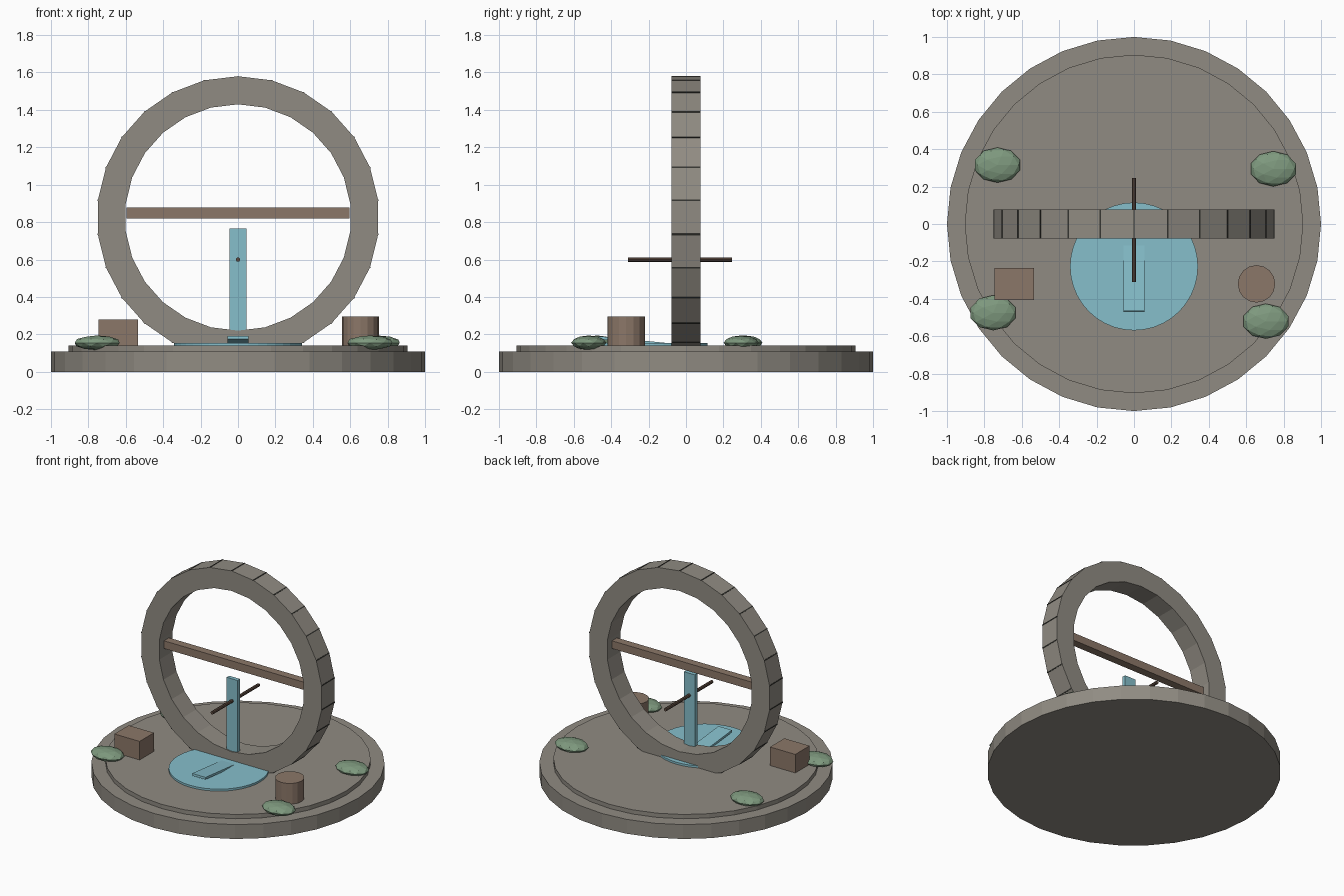
import bpy
import bmesh
from math import sin, cos, pi, radians
from mathutils import Matrix, Vector

old = bpy.data.objects.get("Cube")
if old:
    bpy.data.objects.remove(old, do_unlink=True)


def material(name, rgb):
    m = bpy.data.materials.new(name)
    m.use_nodes = True
    m.diffuse_color = (*rgb, 1)
    m.node_tree.nodes["Principled BSDF"].inputs["Base Color"].default_value = (*rgb, 1)
    return m


STONE = material("stone", (0.28, 0.26, 0.225))
SEAM = material("dark seam", (0.035, 0.035, 0.03))
WOOD = material("wood", (0.26, 0.185, 0.14))
DARK_WOOD = material("dark wood", (0.11, 0.07, 0.05))
WATER = material("water", (0.24, 0.52, 0.60))
LEAF = material("leaf green", (0.21, 0.32, 0.21))


def finish(name, bm, mat):
    bmesh.ops.recalc_face_normals(bm, faces=bm.faces)
    mesh = bpy.data.meshes.new(name)
    bm.to_mesh(mesh)
    bm.free()
    mesh.materials.append(mat)
    obj = bpy.data.objects.new(name, mesh)
    bpy.context.collection.objects.link(obj)
    return obj


def box(name, center, size, mat, tilt=0):
    bm = bmesh.new()
    bmesh.ops.create_cube(bm, size=1)
    bm.transform(Matrix.Translation(center) @ Matrix.Rotation(tilt, 4, "X")
                 @ Matrix.Diagonal((*size, 1)))
    return finish(name, bm, mat)


def cylinder(name, center, radius, height, sides, mat, turn=0):
    bm = bmesh.new()
    bmesh.ops.create_cone(bm, cap_ends=True, segments=sides,
                          radius1=radius, radius2=radius, depth=height)
    bm.transform(Matrix.Translation(center) @ Matrix.Rotation(turn, 4, "X"))
    return finish(name, bm, mat)


# Stepped round base
cylinder("base_slab", (0, 0, 0.054), 1.0, 0.108, 32, STONE)
cylinder("base_step", (0, 0, 0.12), 0.905, 0.04, 32, STONE)

# Upright stone ring: a square profile swept around the y axis
SIDES, OUTER, INNER, HALF, RING_Z = 26, 0.755, 0.605, 0.0775, 0.825
profile = [(OUTER, -HALF), (OUTER, HALF), (INNER, HALF), (INNER, -HALF)]
bm = bmesh.new()
loops = []
for i in range(SIDES):
    a = 2 * pi * i / SIDES
    loops.append([bm.verts.new((r * sin(a), y, RING_Z + r * cos(a))) for r, y in profile])
for i in range(SIDES):
    here, after = loops[i], loops[(i + 1) % SIDES]
    for j in range(4):
        k = (j + 1) % 4
        bm.faces.new((here[j], here[k], after[k], after[j]))
finish("stone_ring", bm, STONE)

# Dark seams across the outside of the ring at every joint
bm = bmesh.new()
for i in range(SIDES):
    a = 2 * pi * i / SIDES
    place = (Matrix.Translation((0, 0, RING_Z)) @ Matrix.Rotation(a, 4, "Y")
             @ Matrix.Translation((0, 0, OUTER - 0.002)))
    bmesh.ops.create_cube(bm, size=1,
                          matrix=place @ Matrix.Diagonal((0.008, 2 * HALF, 0.008, 1)))
finish("ring_seams", bm, SEAM)

# Crossbeam and thin rod
box("crossbeam", (0, 0, 0.848), (1.19, 0.06, 0.058), WOOD)
cylinder("rod", (0, -0.032, 0.6), 0.012, 0.555, 8, DARK_WOOD, radians(90))

# Pool, falling water and tilted spill
cylinder("pool", (0, -0.227, 0.146), 0.342, 0.018, 40, WATER)
box("falling_water", (0, -0.055, 0.457), (0.09, 0.03, 0.616), WATER)
box("water_spill", (0, -0.235, 0.159), (0.112, 0.465, 0.016), WATER, -0.1)

# Crate and stump
box("crate", (-0.64, -0.32, 0.207), (0.21, 0.17, 0.145), WOOD)
cylinder("stump", (0.655, -0.32, 0.215), 0.1, 0.16, 16, WOOD)

# Low faceted bushes
for n, (x, y) in enumerate([(-0.73, 0.315), (0.745, 0.295), (-0.753, -0.475), (0.705, -0.52)], 1):
    bm = bmesh.new()
    bmesh.ops.create_icosphere(bm, subdivisions=2, radius=1)
    bm.transform(Matrix.Translation((x, y, 0.155)) @ Matrix.Diagonal((0.126, 0.094, 0.039, 1)))
    finish(f"bush_{n}", bm, LEAF)
